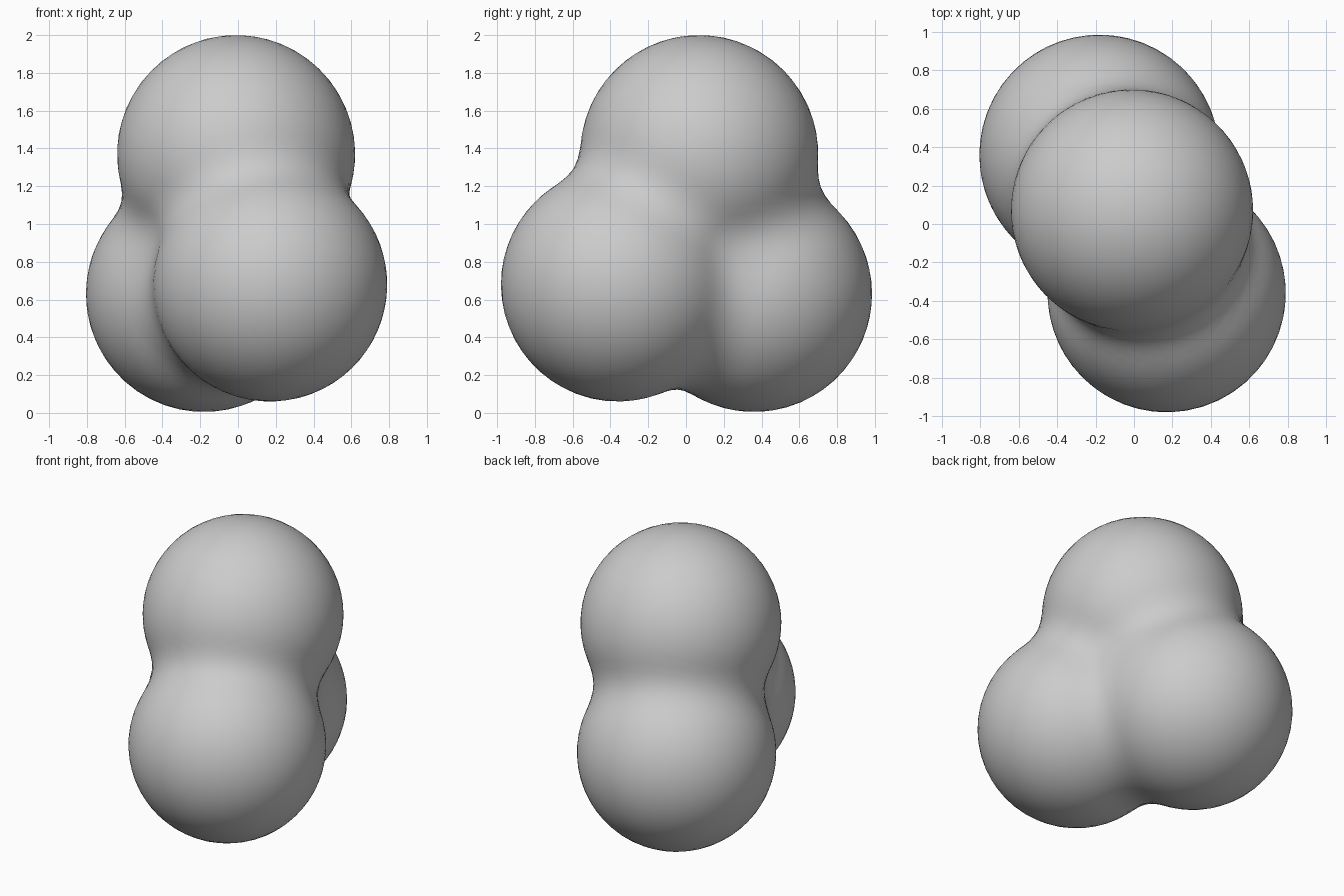
import bpy, bmesh
from mathutils import Vector

if "Cube" in bpy.data.objects:
    bpy.data.objects.remove(bpy.data.objects["Cube"])

# Three overlapping lobes: centre and radius
LOBES = [
    (Vector((-0.01, 0.07, 1.37)), 0.63),   # top
    (Vector((0.17, -0.36, 0.68)), 0.62),   # front
    (Vector((-0.18, 0.36, 0.63)), 0.625),  # back
]
CORE = Vector((-0.005, 0.03, 0.89))
BLEND = 0.18


def smooth_min(a, b, k):
    h = max(k - abs(a - b), 0.0) / k
    return min(a, b) - h * h * k / 4


def distance(p):
    d = 10.0
    for centre, radius in LOBES:
        d = smooth_min(d, (p - centre).length - radius, BLEND)
    return d


def surface_point(direction):
    near, far = 0.0, 2.0
    for _ in range(24):
        mid = (near + far) / 2
        if distance(CORE + direction * mid) < 0:
            near = mid
        else:
            far = mid
    return CORE + direction * near


# Blended body: a ball pushed out onto the softly merged lobes
bm = bmesh.new()
bmesh.ops.create_icosphere(bm, subdivisions=5, radius=1)
for v in bm.verts:
    v.co = surface_point(v.co.normalized())
for f in bm.faces:
    f.smooth = True
mesh = bpy.data.meshes.new("blended_lobes")
bm.to_mesh(mesh)
bm.free()
body = bpy.data.objects.new("blended_lobes", mesh)
bpy.context.collection.objects.link(body)
